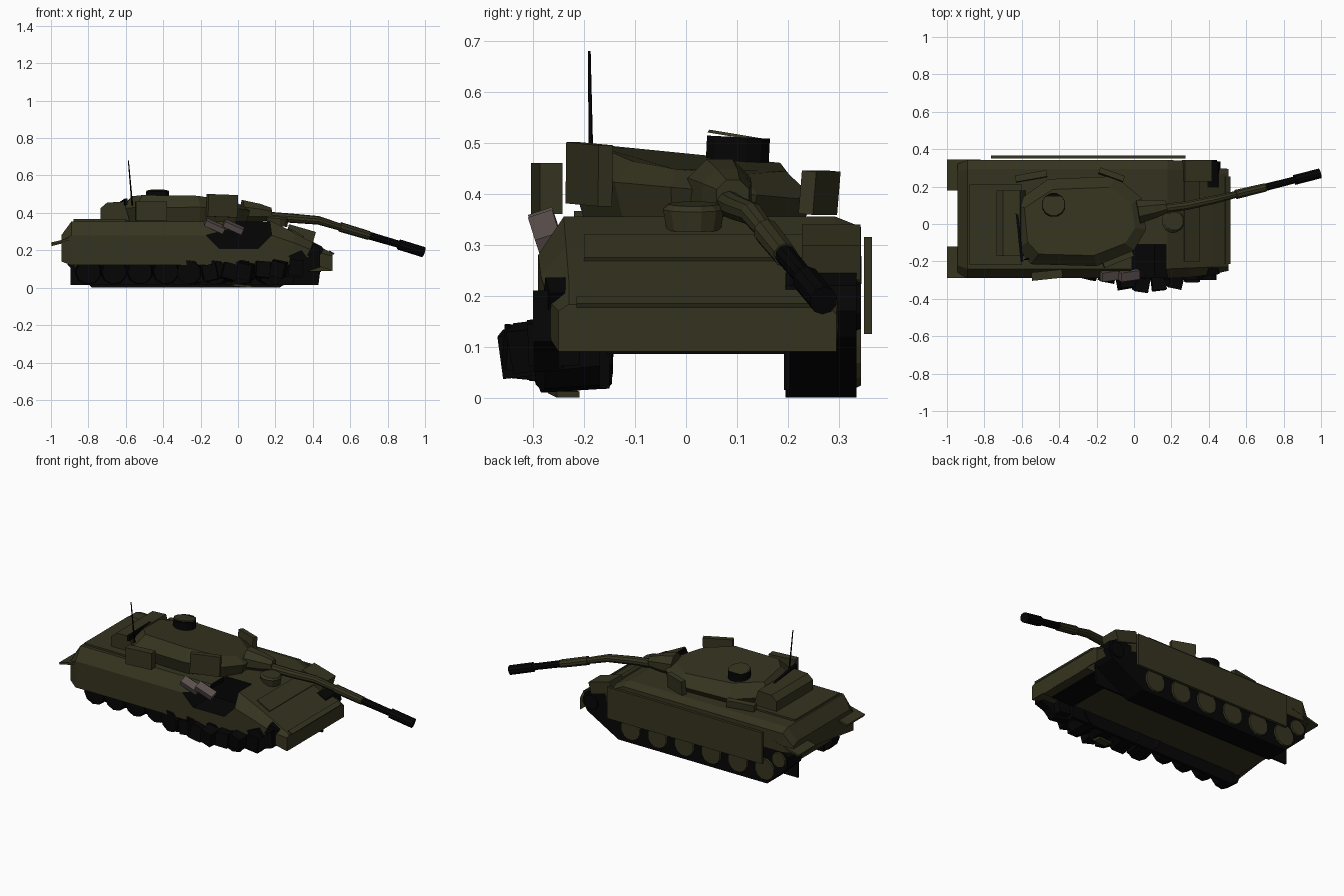
import bpy, bmesh, math, random
from mathutils import Vector, Euler

random.seed(4)


def material(name, rgb):
    m = bpy.data.materials.new(name)
    m.diffuse_color = (*rgb, 1)
    return m


OLIVE = material("olive", (0.036, 0.034, 0.014))
BLACK = material("burnt black", (0.0016, 0.0016, 0.0016))
GREY = material("bare metal", (0.11, 0.085, 0.078))


def make(name, verts, faces, mat):
    bm = bmesh.new()
    vs = [bm.verts.new(v) for v in verts]
    for f in faces:
        bm.faces.new([vs[i] for i in f])
    bmesh.ops.recalc_face_normals(bm, faces=bm.faces)
    me = bpy.data.meshes.new(name)
    bm.to_mesh(me)
    bm.free()
    me.materials.append(mat)
    ob = bpy.data.objects.new(name, me)
    bpy.context.collection.objects.link(ob)
    return ob


def loft(name, rings, mat):
    """Closed solid through rings with equal point counts."""
    n = len(rings[0])
    verts = [v for r in rings for v in r]
    faces = [(a * n + i, a * n + (i + 1) % n, (a + 1) * n + (i + 1) % n, (a + 1) * n + i)
             for a in range(len(rings) - 1) for i in range(n)]
    faces += [tuple(range(n))[::-1], tuple(range(len(verts) - n, len(verts)))]
    return make(name, verts, faces, mat)


def side_prism(name, xz, y0, y1, mat):
    return loft(name, [[(x, y, z) for x, z in xz] for y in (y0, y1)], mat)


def box(name, center, size, mat, rot=(0, 0, 0)):
    e = Euler([math.radians(a) for a in rot])
    c = Vector(center)
    quad = ((-1, -1), (1, -1), (1, 1), (-1, 1))
    rings = []
    for s in (-1, 1):
        ring = []
        for a, b in quad:
            v = Vector((a * size[0] / 2, b * size[1] / 2, s * size[2] / 2))
            v.rotate(e)
            ring.append(c + v)
        rings.append(ring)
    return loft(name, rings, mat)


def tube(name, path, sides, mat):
    """Round solid along (point, radius) pairs."""
    pts = [Vector(p) for p, _ in path]
    q = (pts[-1] - pts[0]).to_track_quat('Z', 'Y')
    rings = [[p + q @ Vector((r * math.cos(t), r * math.sin(t), 0))
              for t in [2 * math.pi * (i + 0.5) / sides for i in range(sides)]]
             for p, (_, r) in zip(pts, path)]
    return loft(name, rings, mat)


# Upper hull: x, right y, left y, right bottom, left bottom, shoulder, top, inset
stations = [(-0.945, -0.26, 0.32, 0.14, 0.22, 0.25, 0.28, 0.04),
            (-0.89, -0.29, 0.343, 0.12, 0.22, 0.28, 0.355, 0.05),
            (0.18, -0.29, 0.343, 0.12, 0.22, 0.28, 0.355, 0.05),
            (0.30, -0.285, 0.335, 0.12, 0.21, 0.24, 0.295, 0.05),
            (0.42, -0.27, 0.30, 0.12, 0.16, 0.19, 0.23, 0.04),
            (0.505, -0.25, 0.295, 0.09, 0.09, 0.17, 0.183, 0.02)]
hull = loft("hull", [[(x, a, zb), (x, a, zs), (x, a + i, zt), (x, b - i, zt),
                      (x, b, zt - 0.02), (x, b, zf)]
                     for x, a, b, zb, zf, zs, zt, i in stations], OLIVE)
hull.data.materials.append(BLACK)

# Burnt breach in the right side of the hull
cutter = side_prism("breach_cutter", [(-0.17, 0.28), (-0.1, 0.21), (0.11, 0.21), (0.18, 0.28),
                                      (0.165, 0.4), (0.0, 0.4), (-0.02, 0.32)], -0.4, -0.11, OLIVE)
cutter.data.materials.append(BLACK)
for p in cutter.data.polygons:
    p.material_index = 1
cutter.hide_render = True
cutter.hide_viewport = True
cut = hull.modifiers.new("breach", 'BOOLEAN')
cut.operation = 'DIFFERENCE'
cut.solver = 'EXACT'
cut.object = cutter

side_prism("lower_hull", [(-0.86, 0.09), (0.5, 0.09), (0.495, 0.165), (0.3, 0.2), (-0.92, 0.2)],
           -0.16, 0.2, OLIVE)
box("scorched_belly", (0.37, 0.02, 0.088), (0.15, 0.35, 0.006), BLACK)
box("engine_deck", (-0.74, -0.005, 0.356), (0.28, 0.43, 0.02), OLIVE)
box("glacis_panel", (0.31, 0.025, 0.294), (0.095, 0.45, 0.008), OLIVE, (0, 29, 0))
box("nose_bar", (0.50, 0.02, 0.187), (0.03, 0.47, 0.01), OLIVE, (0, 28.5, 0))
tube("driver_hatch", [((0.21, 0.015, 0.33), 0.055), ((0.21, 0.015, 0.37), 0.062),
                      ((0.215, 0.015, 0.38), 0.05)], 12, OLIVE)
box("left_front_fender", (0.335, 0.285, 0.285), (0.15, 0.115, 0.07), OLIVE, (0, 16, 0))
box("loose_skirt", (-0.245, 0.357, 0.22), (1.04, 0.016, 0.19), OLIVE)
for y, w, x0 in ((0.262, 0.165, -0.82), (-0.205, 0.17, -0.88)):
    box("mud_flap", ((x0 - 1) / 2, y, 0.25), (-1 - x0, w, 0.012), OLIVE, (0, -14, 0))

# Left running gear
side_prism("left_track", [(-0.78, 0.0), (0.22, 0.0), (0.43, 0.12), (0.462, 0.17), (0.45, 0.22),
                          (0.40, 0.245), (-0.85, 0.24), (-0.92, 0.19), (-0.91, 0.12)],
           0.195, 0.335, BLACK)
side_prism("left_inner_guard", [(-0.895, 0.015), (0.43, 0.015), (0.445, 0.13), (-0.895, 0.13)],
           0.192, 0.204, BLACK)
for i in range(6):
    x = -0.765 + i * 0.18
    tube("left_wheel", [((x, 0.33, 0.085), 0.07), ((x, 0.343, 0.085), 0.064)], 12, OLIVE)
for x, z, mat in ((-0.86, 0.165, OLIVE), (0.4, 0.18, BLACK)):
    tube("left_end_wheel", [((x, 0.33, z), 0.05), ((x, 0.343, z), 0.045)], 10, mat)

# Right running gear: straight wheels behind, knocked-over ones in front
for i in range(8):
    x = -0.80 + i * 0.138
    loose = i >= 4
    lean = random.uniform(0.0, 0.012) if loose else 0
    slew = random.uniform(-0.02, 0.02) if loose else 0
    tube("right_wheel", [((x - slew, -0.16, 0.09), 0.074),
                         ((x + slew, -0.29 if loose else -0.24, 0.085 - lean), 0.066)], 9, BLACK)
for i, out in enumerate((0.285, 0.31, 0.345, 0.36, 0.355, 0.34, 0.31)):
    box("broken_link", (-0.23 + i * 0.09, 0.05 - out, 0.072 + i * 0.006), (0.075, 0.10, 0.085),
        BLACK, (random.uniform(-10, 10), random.uniform(-18, 18), random.uniform(-14, 14)))
box("right_inner_guard", (-0.26, -0.16, 0.08), (1.12, 0.02, 0.125), BLACK)
box("fallen_plate", (0.02, -0.24, 0.01), (0.1, 0.045, 0.012), OLIVE, (0, 5, 10))
side_prism("torn_track", [(0.25, 0.06), (0.34, 0.05), (0.38, 0.09), (0.44, 0.11), (0.435, 0.21),
                          (0.37, 0.16), (0.34, 0.2), (0.27, 0.17), (0.30, 0.12)],
           -0.30, -0.25, BLACK)
box("torn_track_top", (0.41, -0.25, 0.19), (0.06, 0.05, 0.07), BLACK, (0, 30, 10))

# Bare metal fragments on the breach
for x, z in ((-0.125, 0.33), (-0.025, 0.325)):
    box("metal_fragment", (x, -0.275, z), (0.11, 0.05, 0.032), GREY, (20, 24, 8))

# Turret, rolled slightly to its left
outline = [(-0.64, 0.11), (-0.46, 0.24), (-0.1, 0.255), (0.04, 0.14), (0.065, -0.03),
           (0.0, -0.14), (-0.2, -0.225), (-0.55, -0.215), (-0.62, -0.13)]


def turret_ring(scale, z, roll, nose_drop):
    ring = []
    for x, y in outline:
        x, y = -0.3 + (x + 0.3) * scale[0], 0.01 + (y - 0.01) * scale[1]
        ring.append((x, y, z - roll * y - nose_drop * max(0, x + 0.25)))
    return ring


loft("turret", [turret_ring((0.93, 0.88), 0.34, 0.0, 0), turret_ring((1, 1), 0.41, 0.09, 0.0),
                turret_ring((0.84, 0.76), 0.479, 0.1, 0.13)], OLIVE)
side_prism("bustle_rack", [(-0.735, 0.36), (-0.735, 0.425), (-0.70, 0.455), (-0.61, 0.46),
                           (-0.58, 0.36)], -0.17, 0.18, OLIVE)
box("rack_gap", (-0.615, -0.045, 0.45), (0.014, 0.31, 0.032), BLACK, (-4, 0, 6))
box("right_stowage_box", (-0.465, -0.273, 0.41), (0.165, 0.045, 0.10), OLIVE, (0, 0, 6))
box("left_stowage_box", (-0.55, 0.255, 0.385), (0.17, 0.035, 0.04), OLIVE, (-5, 0, 10))
box("right_armour_plate", (-0.085, -0.19, 0.438), (0.17, 0.03, 0.12), OLIVE, (0, 2, 22))
box("left_armour_plate", (-0.12, 0.262, 0.402), (0.14, 0.03, 0.085), OLIVE, (-5, 0, -20))

# Commander cupola with dark vision band
tube("cupola_band", [((-0.43, 0.10, 0.45), 0.064), ((-0.43, 0.103, 0.511), 0.064)], 12, BLACK)
tube("cupola_lid", [((-0.43, 0.103, 0.51), 0.064), ((-0.43, 0.104, 0.516), 0.061)], 12, OLIVE)
tube("antenna", [((-0.565, -0.186, 0.44), 0.005), ((-0.586, -0.19, 0.68), 0.003)], 5, BLACK)

# Mantlet and drooping gun
tube("mantlet", [((0.02, 0.065, 0.405), 0.068), ((0.11, 0.08, 0.40), 0.053),
                 ((0.175, 0.092, 0.395), 0.035)], 8, OLIVE)
tube("gun_root", [((0.1, 0.075, 0.385), 0.026), ((0.28, 0.098, 0.372), 0.025),
                  ((0.43, 0.13, 0.36), 0.023), ((0.56, 0.162, 0.32), 0.019)], 10, OLIVE)
tube("gun_sleeve", [((0.545, 0.158, 0.325), 0.026), ((0.70, 0.195, 0.279), 0.024)], 10, OLIVE)
tube("gun_barrel", [((0.69, 0.193, 0.282), 0.021), ((0.88, 0.241, 0.226), 0.019)], 10, BLACK)
tube("muzzle", [((0.86, 0.236, 0.231), 0.028), ((0.992, 0.27, 0.19), 0.028)], 10, BLACK)
